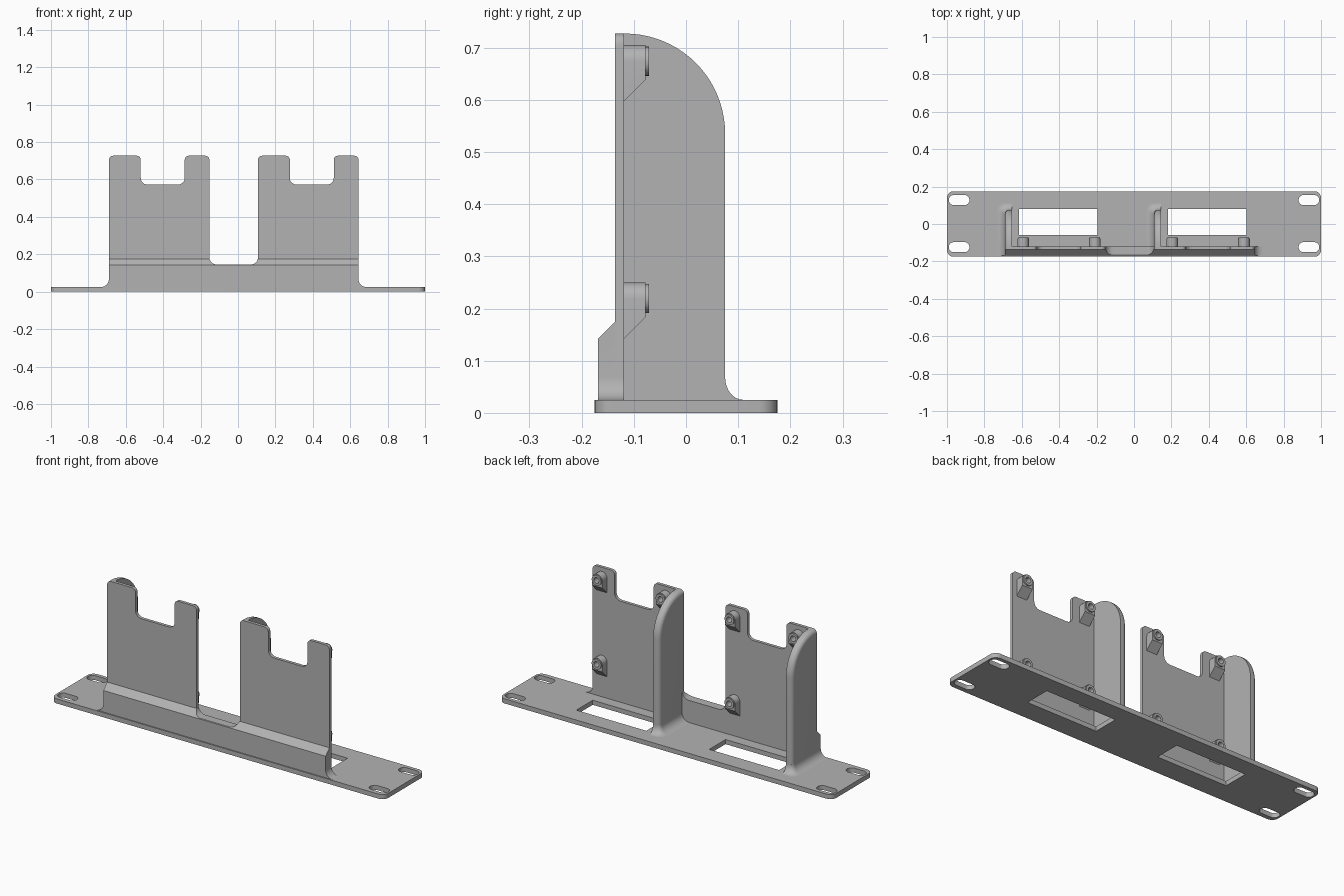
import bpy, bmesh, math
from mathutils import Vector

cube = bpy.data.objects.get("Cube")
if cube:
    bpy.data.objects.remove(cube)

grey = bpy.data.materials.new("plain grey")
grey.use_nodes = True
COLOUR = (0.45, 0.45, 0.45, 1)
grey.diffuse_color = COLOUR
grey.node_tree.nodes["Principled BSDF"].inputs["Base Color"].default_value = COLOUR

# Plane name -> how (u, v, depth) becomes x, y, z
FRAMES = {
    "XY": lambda u, v, d: (u, v, d),
    "XZ": lambda u, v, d: (u, d, v),
    "YZ": lambda u, v, d: (d, u, v),
}


def rounded(points, steps=8):
    """Outline from (u, v, radius) corners, each replaced by an arc."""
    out = []
    for i, (u, v, r) in enumerate(points):
        p = Vector((u, v))
        if r == 0:
            out.append(p)
            continue
        a = (Vector(points[i - 1][:2]) - p).normalized()
        b = (Vector(points[(i + 1) % len(points)][:2]) - p).normalized()
        half = a.angle(b) / 2
        centre = p + (a + b).normalized() * r / math.sin(half)
        start = p + a * r / math.tan(half) - centre
        end = p + b * r / math.tan(half) - centre
        turn = start.angle(end)
        for k in range(steps + 1):
            t = k / steps
            out.append(centre + (start * math.sin((1 - t) * turn)
                                 + end * math.sin(t * turn)) / math.sin(turn))
    clean = []
    for p in out:
        if not clean or (p - clean[-1]).length > 1e-4:
            clean.append(p)
    return clean


def box(u0, u1, v0, v1, r=0):
    return rounded([(u0, v0, r), (u1, v0, r), (u1, v1, r), (u0, v1, r)])


def circle(u, v, r, n=24):
    return [Vector((u + r * math.cos(math.tau * k / n),
                    v + r * math.sin(math.tau * k / n))) for k in range(n)]


def slab(loops, frame, lo, hi):
    """Closed solid from an outline with optional holes."""
    bm = bmesh.new()
    place = FRAMES[frame]
    edges = []
    for loop in loops:
        vs = [bm.verts.new(place(p.x, p.y, lo)) for p in loop]
        edges += [bm.edges.new((vs[i - 1], vs[i])) for i in range(len(vs))]
    bmesh.ops.triangle_fill(bm, edges=edges, use_beauty=True)
    new = bmesh.ops.extrude_face_region(bm, geom=bm.faces[:])["geom"]
    moved = [g for g in new if isinstance(g, bmesh.types.BMVert)]
    bmesh.ops.translate(bm, verts=moved, vec=place(0, 0, hi - lo))
    return bm


def finish(bm, name):
    bmesh.ops.recalc_face_normals(bm, faces=bm.faces[:])
    mesh = bpy.data.meshes.new(name)
    bm.to_mesh(mesh)
    bm.free()
    mesh.materials.append(grey)
    obj = bpy.data.objects.new(name, mesh)
    bpy.context.collection.objects.link(obj)
    bpy.ops.object.select_all(action="DESELECT")
    obj.select_set(True)
    bpy.context.view_layer.objects.active = obj
    bpy.ops.object.shade_smooth_by_angle(angle=math.radians(30))
    return obj


BASE = 0.025          # top of the base plate
TOP = 0.727           # top of the uprights
BACK, MID, FRONT = -0.119, -0.136, -0.169
FOOT = 0.043          # fillet radius at the base
LEFT_EDGES = (-0.69, 0.107)
WIDTH = 0.537

# Base plate with mounting slots and two windows
holes = [box(s * 0.935 - 0.055, s * 0.935 + 0.055, y - 0.027, y + 0.027, 0.0265)
         for s in (-1, 1) for y in (-0.124, 0.128)]
holes += [box(x + 0.075, x + 0.495, -0.06, 0.08) for x in LEFT_EDGES]
finish(slab([box(-1, 1, -0.175, 0.175, 0.035)] + holes, "XY", 0, BASE), "base_plate")


# Upright outline: two notched panels joined by a low rail
def panel(x):
    return [(x, TOP, 0.022), (x + 0.17, TOP, 0.022), (x + 0.17, 0.573, 0.035),
            (x + 0.405, 0.573, 0.035), (x + 0.405, TOP, 0.022), (x + WIDTH, TOP, 0.022)]


x0, x1 = LEFT_EDGES
end = x1 + WIDTH
outline = rounded(
    [(x0 - FOOT, BASE - 0.003, 0), (x0 - FOOT, BASE, 0), (x0, BASE, FOOT)] + panel(x0)
    + [(x0 + WIDTH, 0.145, 0.04), (x1, 0.145, 0.04)] + panel(x1)
    + [(end, BASE, FOOT), (end + FOOT, BASE, 0), (end + FOOT, BASE - 0.003, 0)])
finish(slab([outline], "XZ", MID, BACK), "upright_panels")

# Thick lower rail, trimmed to a sloping top
rail = slab([outline], "XZ", FRONT, MID)
cut = bmesh.ops.bisect_plane(rail, geom=rail.verts[:] + rail.edges[:] + rail.faces[:],
                             plane_co=(0, FRONT, 0.142), plane_no=(0, -1, 1),
                             clear_outer=True)
bmesh.ops.holes_fill(rail, edges=[e for e in rail.edges if e.is_boundary])
finish(rail, "thick_rail")

# Side fins with a rounded outer rim and a flared foot
fin_shape = rounded([(BACK, BASE - 0.003, 0), (0.075, BASE - 0.003, 0),
                     (0.075, TOP, 0.192), (BACK, TOP, 0)], 20)
for side, x in zip(("right", "left"), LEFT_EDGES):
    fin = slab([fin_shape], "YZ", x, x + 0.038)
    bmesh.ops.dissolve_limit(fin, angle_limit=0.01, verts=fin.verts[:], edges=fin.edges[:])
    rim = [e for e in fin.edges
           if all(abs(v.co.x - x) < 1e-4 for v in e.verts)
           and any(v.co.y > BACK + 0.001 for v in e.verts)
           and any(v.co.z > BASE for v in e.verts)]
    bmesh.ops.bevel(fin, geom=rim, offset=0.022, segments=6, profile=0.5, affect="EDGES")
    finish(fin, side + "_fin")

    foot = bmesh.new()
    rings = []
    for k in range(9):
        a = math.pi / 2 * k / 8
        out = FOOT * (1 - math.sin(a))
        z = BASE + FOOT * (1 - math.cos(a))
        plan = rounded([(x - out, BACK, 0), (x + 0.038, BACK, 0),
                        (x + 0.038, 0.075 + out * 0.8, 0),
                        (x - out, 0.075 + out * 0.8, 0.022 + out * 0.5)])
        rings.append([foot.verts.new((p.x, p.y, z)) for p in plan])
    for low, high in zip(rings, rings[1:]):
        for i in range(len(low)):
            foot.faces.new((low[i - 1], low[i], high[i], high[i - 1]))
    foot.faces.new(rings[0])
    foot.faces.new(rings[-1])
    finish(foot, side + "_fin_foot")

    # Four mounting bosses per panel, each with a sloping support below
    for row, z in (("lower", 0.219), ("upper", 0.674)):
        for col, dx in (("outer", 0.097), ("inner", 0.481)):
            cx, r = x + dx, 0.031
            hole = circle(cx, z, 0.015)
            arch = [Vector((cx - r, z - 0.036)), Vector((cx + r, z - 0.036))]
            arch += [Vector((cx + r * math.cos(math.pi * k / 14),
                             z + r * math.sin(math.pi * k / 14))) for k in range(15)]
            name = "_".join((side, row, col))
            boss = slab([arch, hole], "XZ", BACK, -0.078)
            for v in boss.verts:
                if v.co.z < z - 0.034 and v.co.y < BACK + 0.001:
                    v.co.z -= 0.041
            finish(boss, name + "_boss")
            finish(slab([circle(cx, z, 0.028), hole], "XZ", -0.078, -0.071), name + "_collar")
